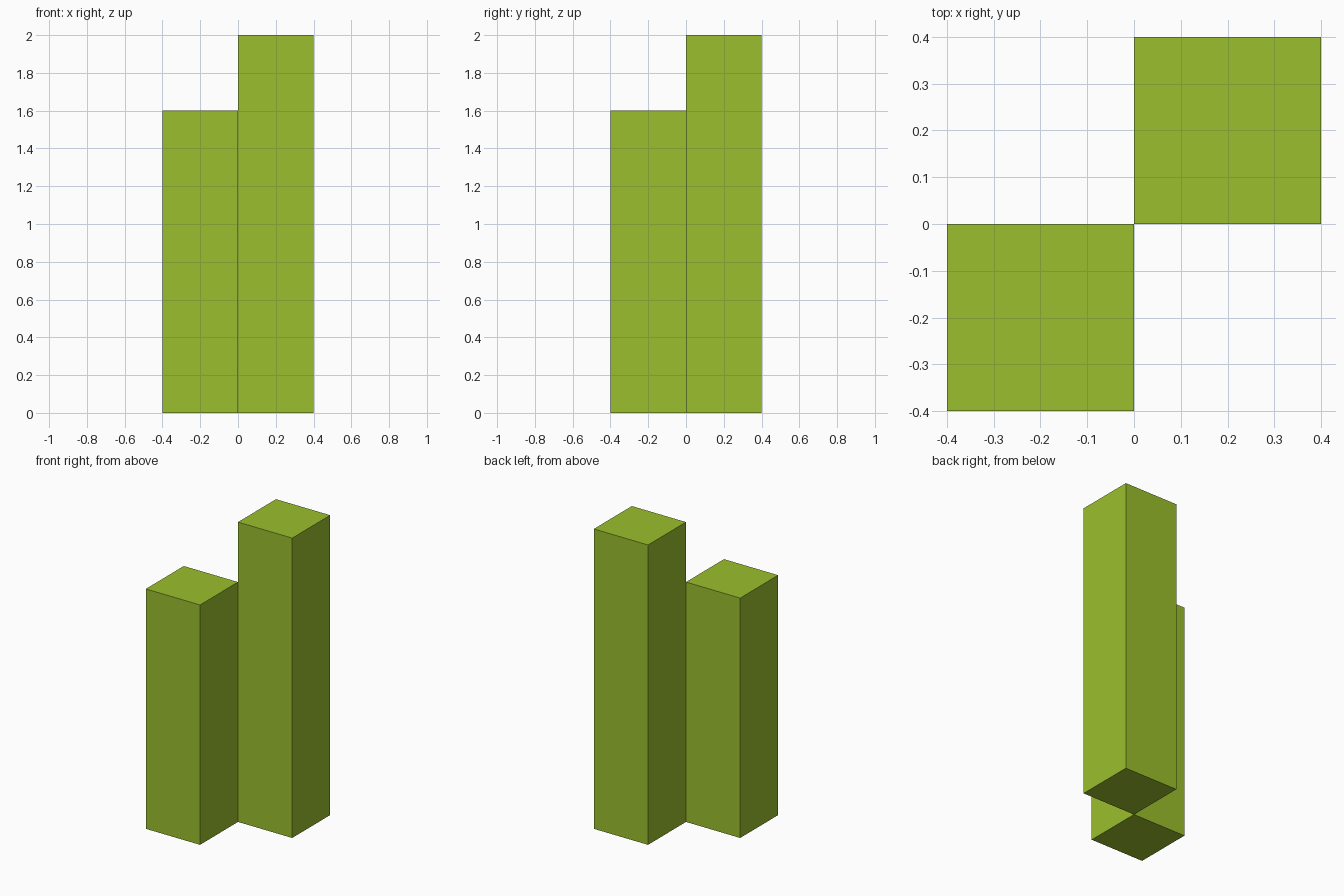
import bpy
import bmesh
from mathutils import Matrix, Vector

cube = bpy.data.objects.get("Cube")
if cube:
    bpy.data.objects.remove(cube, do_unlink=True)

# Single leaf-green material
GREEN = (0.323, 0.521, 0.026, 1.0)
green = bpy.data.materials.new("leaf_green")
green.diffuse_color = GREEN
green.use_nodes = True
bsdf = next(n for n in green.node_tree.nodes if n.type == "BSDF_PRINCIPLED")
bsdf.inputs["Base Color"].default_value = GREEN

WIDTH = 0.4


def column(name, x, y, height):
    """Square column standing on the ground, centred on (x, y)."""
    bm = bmesh.new()
    bmesh.ops.create_cube(bm, size=1.0)
    bmesh.ops.transform(
        bm, verts=bm.verts,
        matrix=Matrix.Diagonal((WIDTH, WIDTH, height, 1.0))
        @ Matrix.Translation(Vector((0, 0, 0.5))))
    mesh = bpy.data.meshes.new(name)
    bm.to_mesh(mesh)
    bm.free()
    mesh.materials.append(green)
    obj = bpy.data.objects.new(name, mesh)
    obj.location = (x, y, 0)
    bpy.context.collection.objects.link(obj)
    return obj


# Two columns that touch along one vertical edge
column("short_column", -WIDTH / 2, -WIDTH / 2, 1.6)
column("tall_column", WIDTH / 2, WIDTH / 2, 2.0)
